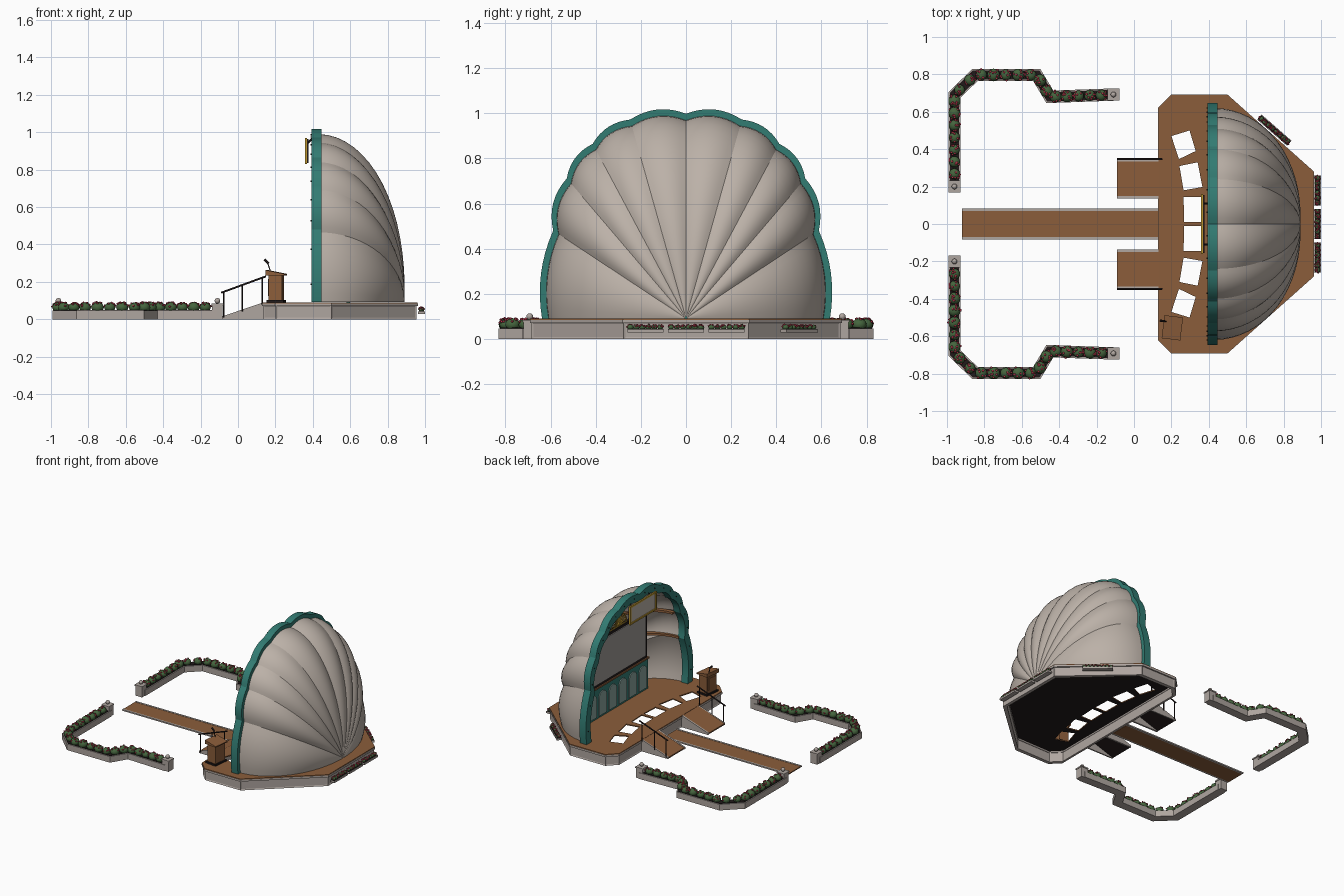
import bpy, bmesh, math, random
from mathutils import Vector, Matrix

if "Cube" in bpy.data.objects:
    bpy.data.objects.remove(bpy.data.objects["Cube"])

random.seed(4)


def mat(name, r, g, b):
    m = bpy.data.materials.new(name)
    m.diffuse_color = (r, g, b, 1)
    m.use_nodes = True
    m.node_tree.nodes["Principled BSDF"].inputs["Base Color"].default_value = m.diffuse_color
    return m


SHELL = mat("warm_plaster", .50, .44, .39)
STONE = mat("stone", .43, .38, .35)
TEAL = mat("teal_paint", .032, .20, .17)
PALE = mat("pale_teal", .24, .36, .33)
WOOD = mat("brown_wood", .26, .11, .043)
DARK = mat("near_black", .015, .010, .010)
GREEN = mat("leaf_green", .060, .130, .048)
RED = mat("flower_red", .46, .035, .07)
GOLD = mat("gold_paint", .50, .30, .03)
GREY = mat("screen_grey", .34, .315, .30)


def make(name, bm, *mats, smooth=0):
    bmesh.ops.recalc_face_normals(bm, faces=bm.faces)
    me = bpy.data.meshes.new(name)
    bm.to_mesh(me)
    bm.free()
    for m in mats:
        me.materials.append(m)
    ob = bpy.data.objects.new(name, me)
    bpy.context.collection.objects.link(ob)
    if smooth:
        bpy.ops.object.select_all(action='DESELECT')
        ob.select_set(True)
        bpy.context.view_layer.objects.active = ob
        bpy.ops.object.shade_smooth_by_angle(angle=math.radians(smooth))
    return ob


def prism(name, pts, a, b, m, axis='z'):
    """Extrude a 2D outline from a to b along an axis."""
    place = {'z': lambda p, h: (p[0], p[1], h), 'x': lambda p, h: (h, p[0], p[1]),
             'y': lambda p, h: (p[0], h, p[1])}[axis]
    bm = bmesh.new()
    lo, hi = [[bm.verts.new(place(p, h)) for p in pts] for h in (a, b)]
    bm.faces.new(lo)
    bm.faces.new(hi)
    for i in range(len(pts)):
        j = (i + 1) % len(pts)
        bm.faces.new((lo[i], lo[j], hi[j], hi[i]))
    return make(name, bm, m)


def box(name, x, y, z, m):
    return prism(name, [(x[0], y[0]), (x[1], y[0]), (x[1], y[1]), (x[0], y[1])], z[0], z[1], m)


def rod(name, a, b, r, m, n=8):
    a, b = Vector(a), Vector(b)
    bm = bmesh.new()
    rot = (b - a).to_track_quat('Z', 'Y').to_matrix().to_4x4()
    bmesh.ops.create_cone(bm, cap_ends=True, segments=n, radius1=r, radius2=r, depth=(b - a).length,
                          matrix=Matrix.Translation((a + b) / 2) @ rot)
    return make(name, bm, m, smooth=61)


def offset(path, d):
    """Mitred sideways offset of an open path."""
    out = []
    P = [Vector(p) for p in path]
    for i, p in enumerate(P):
        u = (p - P[i - 1]).normalized() if i else (P[1] - p).normalized()
        v = (P[i + 1] - p).normalized() if i < len(P) - 1 else u
        n = Vector((-u.y - v.y, u.x + v.x)).normalized()
        out.append(tuple(p + n * d / max(.3, n.dot(Vector((-u.y, u.x))))))
    return out


def ribbon(name, path, w, z0, z1, m):
    return prism(name, offset(path, w / 2) + offset(path, -w / 2)[::-1], z0, z1, m)


# ---- Stage: hollow skirt, cap and deck with openings ----
half = [(.13, .62), (.20, .69), (.50, .69), (.96, .28)]
outline = half + [(x, -y) for x, y in reversed(half)]


def ring(name, s_out, s_in, z0, z1, m, panels=False):
    c = Vector((.54, 0))
    grow = lambda d: [Vector(p) + (Vector(p) - c).normalized() * d for p in outline]
    bm = bmesh.new()
    loops = [[bm.verts.new((p.x, p.y, z)) for p in grow(d)]
             for d, z in ((s_out, z0), (s_out, z1), (s_in, z1), (s_in, z0))]
    outer = []
    for k in range(4):
        A, B = loops[k], loops[(k + 1) % 4]
        for i in range(8):
            f = bm.faces.new((A[i], A[(i + 1) % 8], B[(i + 1) % 8], B[i]))
            if k == 0:
                outer.append(f)
    bmesh.ops.recalc_face_normals(bm, faces=bm.faces)
    if panels:
        bmesh.ops.inset_individual(bm, faces=outer, thickness=.013, depth=-.004)
    make(name, bm, m)


ring("stage_skirt", -.006, -.035, 0, .075, STONE, True)
ring("stage_cap", .002, -.04, .07, .084, STONE)

holes = [[(.20, .47), (.297, .50), (.33, .39), (.24, .347)],
         [(.243, .31), (.34, .33), (.366, .198), (.265, .18)],
         [(.265, .145), (.36, .145), (.366, .012), (.268, .012)]]
holes += [[(x, -y) for x, y in h] for h in holes]
bm = bmesh.new()
for loop in [outline] + holes:
    vs = [bm.verts.new((x, y, .082)) for x, y in loop]
    for i in range(len(vs)):
        bm.edges.new((vs[i - 1], vs[i]))
bmesh.ops.triangle_fill(bm, use_beauty=True, use_dissolve=False, edges=bm.edges[:], normal=(0, 0, 1))
ext = bmesh.ops.extrude_face_region(bm, geom=bm.faces[:], use_keep_orig=True)
bmesh.ops.translate(bm, vec=(0, 0, .008), verts=[v for v in ext["geom"] if isinstance(v, bmesh.types.BMVert)])
for f in bm.faces:
    f.material_index = 1 if f.calc_center_median().z < .083 else 0
make("deck", bm, WOOD, DARK)

# ---- Walkway, ramps and railings ----
box("walkway", (-.92, .13), (-.07, .07), (0, .008), WOOD)
for s in (-1, 1):
    box("walkway_edge", (-.92, .13), sorted((s * .07, s * .084)), (0, .010), STONE)
    prism("ramp", [(-.09, .006), (.135, .082), (.135, .090), (-.09, .012)], s * .15, s * .335, WOOD, 'y')
    prism("ramp_underside", [(-.09, .002), (.135, .078), (.135, .082), (-.09, .006)], s * .15, s * .335, DARK, 'y')
    for a, b in ((.137, .150), (.335, .345)):
        prism("ramp_side", [(-.09, 0), (.135, 0), (.135, .090), (-.09, .014)], s * a, s * b, STONE, 'y')
    y = s * .347
    for x in (-.075, .022, .13):
        z = .014 + (x + .09) * .34
        rod("rail_post", (x, y, z - .01), (x, y, z + .13), .004, DARK)
    rod("hand_rail", (-.09, y, .142), (.15, y, .23), .005, DARK)

# ---- Scalloped shell and rim: (y, z) of a rib, plus lobe bulge between ribs ----
C = Vector((0, .092))
right = [(.24, .945), (.40, .84), (.51, .69), (.565, .465), (.61, .092)]
valleys = [Vector((-y, z)) for y, z in reversed(right)] + [Vector((0, .97))] + [Vector(p) for p in right]
N = 8
arch = []
for a, b in zip(valleys, valleys[1:]):
    d = b - a
    n = Vector((-d.y, d.x))
    bulge = .13 if abs(a.x + b.x) < 1.15 else .075
    for i in range(N):
        t = i / N
        arch.append((a + d * t, n * bulge * 4 * t * (1 - t)))
arch.append((valleys[-1], Vector((0, 0))))


def arch_off(d):
    pts = [p + b for p, b in arch]
    return [C + (p - C) * (1 + d / (p - C).length) for p in pts]


bm = bmesh.new()
grids = []
for d, depth in ((0, .46), (-.018, .442)):
    rows = []
    for k in range(17):
        s = math.pi / 2 * min(k / 16, .995)
        c, sn = math.cos(s), math.sin(s)
        rows.append([bm.verts.new((.43 + depth * sn + 1.1 * b.length * c * sn, *(C + (q - C) * c)))
                     for q, (p, b) in zip(arch_off(d), arch)])
    for A, B in zip(rows, rows[1:]):
        for i in range(len(arch) - 1):
            bm.faces.new((A[i], A[i + 1], B[i + 1], B[i]))
    grids.append(rows)
for k in range(16):
    for e in (0, -1):
        bm.faces.new((grids[0][k][e], grids[0][k + 1][e], grids[1][k + 1][e], grids[1][k][e]))
make("shell", bm, SHELL, smooth=13)

bm = bmesh.new()
loops = [[bm.verts.new((x, p.x, p.y)) for p in arch_off(d)]
         for d, x in ((.028, .392), (.028, .447), (-.03, .447), (-.03, .392))]
for k in range(4):
    A, B = loops[k], loops[(k + 1) % 4]
    for i in range(len(arch) - 1):
        bm.faces.new((A[i], A[i + 1], B[i + 1], B[i]))
for e in (0, -1):
    bm.faces.new([l[e] for l in loops])
make("shell_rim", bm, TEAL, smooth=20)

# Bulbs around the rim
for p in arch_off(0)[2::4]:
    rod("rim_bulb", (.388, p.x, p.y), (.393, p.x, p.y), .004, DARK, 6)

# Wooden ledges following the inside of the shell
for z in (.45, .66):
    path = []
    for k in range(29):
        t = math.pi * k / 28
        c0 = (z - C.y) / .9
        s = math.acos(c0) * .97 * math.sin(t)
        c = math.cos(s)
        w = .575 * c * math.sqrt(max(0, 1 - (c0 / c) ** 2.6))
        path.append((.44 + .43 * math.sin(s), w if k < 14 else -w))
    ribbon("shell_ledge", path[:11], .03, z - .008, z + .008, WOOD)
    ribbon("shell_ledge", path[18:], .03, z - .008, z + .008, WOOD)

# ---- Back wall arcade, screen and sunburst ----
box("arcade_wall", (.58, .60), (-.37, .37), (.09, .32), TEAL)
box("arcade_shelf", (.57, .605), (-.375, .375), (.32, .332), WOOD)
for i in range(6):
    y = (i - 2.5) * .121
    pts = [(y - .046, .105), (y + .046, .105)]
    pts += [(y + .046 * math.cos(a), .24 + .046 * math.sin(a)) for a in (math.pi * k / 10 for k in range(11))]
    prism("arcade_arch", pts, .573, .5805, PALE, 'x')
box("screen_frame", (.575, .60), (-.35, .35), (.335, .695), DARK)
box("screen", (.568, .576), (-.33, .33), (.356, .675), GREY)
fan = [(.11 * math.cos(a), .70 + .10 * math.sin(a)) for a in (math.pi * k / 12 for k in range(13))]
for p, q in zip(fan, fan[1:]):
    rod("sunburst_arc", (.58, *p), (.58, *q), .005, GOLD, 6)
for p in fan:
    rod("sunburst_ray", (.58, 0, .70), (.58, *p), .0045, GOLD, 6)

# ---- Hanging sign ----
box("sign_panel", (.362, .370), (-.145, .145), (.845, .955), SHELL)
box("sign_back", (.370, .376), (-.155, .155), (.835, .965), DARK)
for z in (.83, .958):
    box("sign_frame", (.358, .370), (-.16, .16), (z, z + .012), GOLD)
for y in (-.16, .148):
    box("sign_frame", (.358, .370), (y, y + .012), (.83, .97), GOLD)
for y in (-.11, .11):
    rod("sign_bracket", (.37, y, .94), (.40, y, .97), .005, DARK)

# ---- Lectern with microphone ----
parts = [box("lectern_base", (-.045, .045), (-.06, .06), (.09, .102), DARK),
         box("lectern_body", (-.036, .036), (-.05, .05), (.102, .235), WOOD),
         box("lectern_panel", (-.041, -.035), (-.035, .035), (.125, .215), WOOD),
         prism("lectern_top", [(-.05, .235), (.05, .235), (.05, .243), (-.05, .263)], -.062, .062, WOOD, 'y'),
         rod("microphone_stem", (-.035, .03, .255), (-.05, .03, .30), .003, DARK),
         rod("microphone_head", (-.045, .03, .298), (-.068, .03, .32), .006, DARK)]
for ob in parts:
    ob.matrix_world = Matrix.Translation((.205, -.555, 0)) @ Matrix.Rotation(-.12, 4, 'Z')


# ---- Planters, shrubs and flowers ----
def shrubs(name, path, step, r, z, blooms, bloom_r):
    bm = bmesh.new()

    def ball(c, rad, sub, idx):
        m = Matrix.Translation(c) @ Matrix.Rotation(random.random() * 6, 4, 'Z') @ Matrix.Diagonal((1, 1, .85, 1))
        for v in bmesh.ops.create_icosphere(bm, subdivisions=sub, radius=rad, matrix=m)["verts"]:
            for f in v.link_faces:
                f.material_index = idx

    for a, b in zip(path, path[1:]):
        a, b = Vector(a), Vector(b)
        n = max(1, round((b - a).length / step))
        for i in range(n):
            p = a.lerp(b, (i + .5) / n)
            q = r * random.uniform(.9, 1.08)
            c = Vector((p.x, p.y, z))
            ball(c, q, 2, 0)
            for _ in range(blooms):
                t, e = random.uniform(0, 6.28), random.uniform(.1, 1.3)
                d = Vector((math.cos(t) * math.cos(e), math.sin(t) * math.cos(e), math.sin(e) * .85))
                ball(c + d * q, bloom_r, 1, 1)
    make(name, bm, GREEN, RED, smooth=60)


for s in (-1, 1):
    path = [(-.96, .20), (-.96, .69), (-.85, .797), (-.52, .797), (-.45, .68), (-.11, .692)]
    path = [(x, s * y) for x, y in path]
    ribbon("planter_wall", path, .066, 0, .046, STONE)
    ribbon("planter_soil", path, .050, .045, .050, DARK)
    inner = [(-.96, s * .235)] + path[1:-1] + [(-.145, s * .69)]
    shrubs("planter_shrubs", inner, .064, .032, .064, 9, .0068)
    for x, y in (path[0], path[-1]):
        box("planter_post", (x - .028, x + .028), (y - .028, y + .028), (0, .075), STONE)
        box("post_cap", (x - .032, x + .032), (y - .032, y + .032), (.075, .084), STONE)
        bm = bmesh.new()
        bmesh.ops.create_uvsphere(bm, u_segments=12, v_segments=8, radius=.015,
                                  matrix=Matrix.Translation((x, y, .099)))
        make("post_ball", bm, STONE, smooth=35)

# Flower boxes along the back of the stage
boxes = [[(.981, y - .08), (.981, y + .08)] for y in (-.18, 0, .18)] + [[(.83, .432), (.67, .572)]]
for path in boxes:
    ribbon("flower_box", path, .036, .028, .042, STONE)
    ribbon("flower_box_soil", path, .028, .042, .045, DARK)
    shrubs("flower_box_shrubs", path, .026, .014, .052, 7, .0052)
